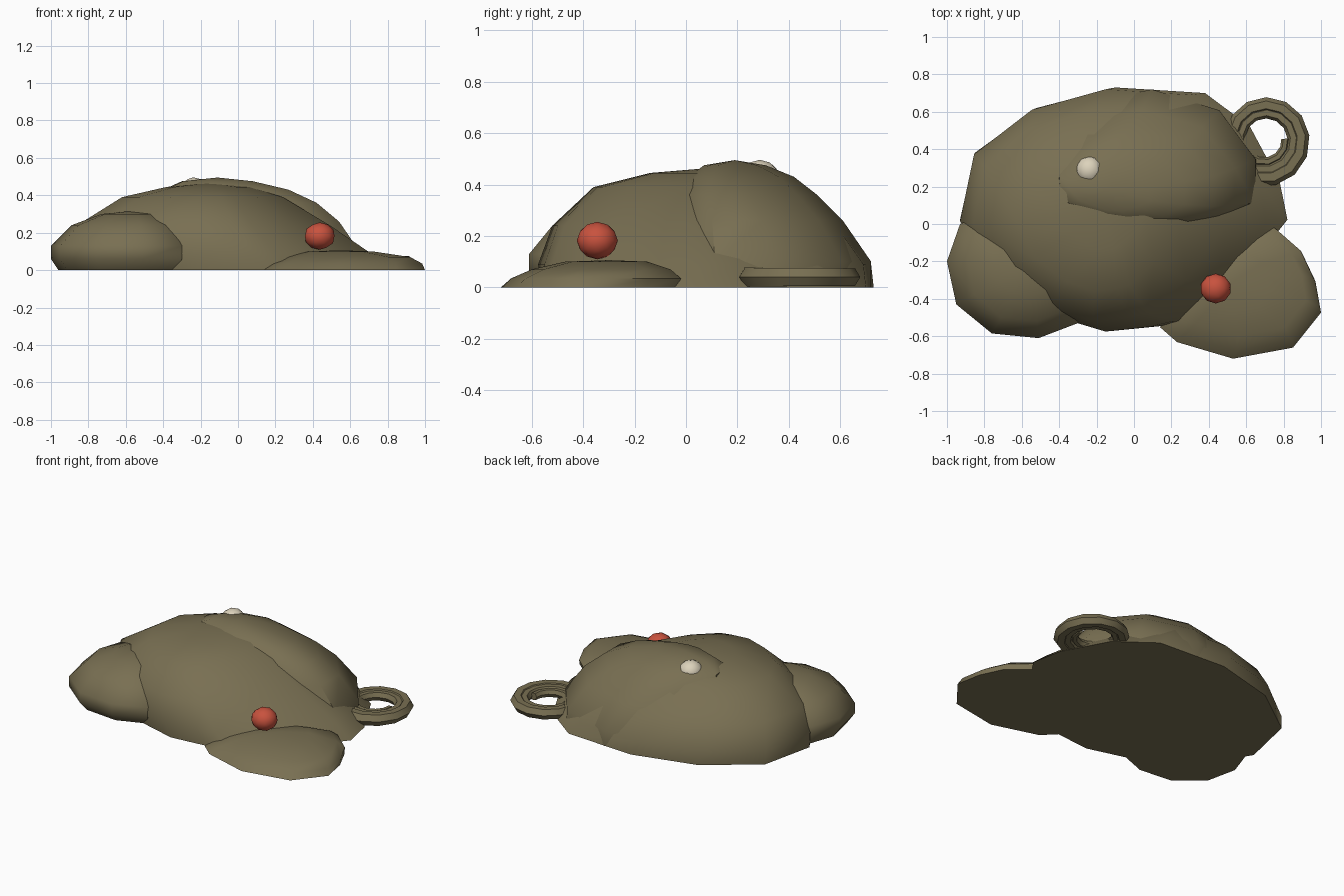
import bpy, bmesh, math

if "Cube" in bpy.data.objects:
    bpy.data.objects.remove(bpy.data.objects["Cube"])


def material(name, rgb):
    m = bpy.data.materials.new(name)
    m.diffuse_color = (*rgb, 1)
    m.use_nodes = True
    m.node_tree.nodes["Principled BSDF"].inputs["Base Color"].default_value = m.diffuse_color
    return m


CLAY = material("olive brown", (0.19, 0.16, 0.085))
RED = material("red", (0.58, 0.085, 0.048))
CREAM = material("cream", (0.72, 0.65, 0.50))


def finish(name, bm, mat, angle=50):
    bmesh.ops.recalc_face_normals(bm, faces=bm.faces)
    me = bpy.data.meshes.new(name)
    bm.to_mesh(me)
    bm.free()
    me.materials.append(mat)
    ob = bpy.data.objects.new(name, me)
    bpy.context.collection.objects.link(ob)
    bpy.ops.object.select_all(action='DESELECT')
    ob.select_set(True)
    bpy.context.view_layer.objects.active = ob
    bpy.ops.object.shade_smooth_by_angle(angle=math.radians(angle))
    return ob


def loft(bm, rings):
    for a, b in zip(rings, rings[1:]):
        n = len(a)
        for i in range(n):
            bm.faces.new((a[i], a[(i + 1) % n], b[(i + 1) % n], b[i]))


def lump(name, outline, boxes, apex):
    """Flat-bottomed mound: outline fitted to a box (x0, x1, y0, y1, z) per level."""
    xs, ys = [p[0] for p in outline], [p[1] for p in outline]
    x0, y0, w, d = min(xs), min(ys), max(xs) - min(xs), max(ys) - min(ys)
    bm = bmesh.new()
    rings = [[bm.verts.new((bx0 + (x - x0) / w * (bx1 - bx0),
                            by0 + (y - y0) / d * (by1 - by0), z)) for x, y in outline]
             for bx0, bx1, by0, by1, z in boxes]
    loft(bm, rings)
    bm.faces.new(rings[0])
    top, last = bm.verts.new(apex), rings[-1]
    for i in range(len(last)):
        bm.faces.new((last[i], last[(i + 1) % len(last)], top))
    return finish(name, bm, CLAY)


def ball(name, center, size, mat):
    bm = bmesh.new()
    bmesh.ops.create_icosphere(bm, subdivisions=2, radius=1)
    for v in bm.verts:
        v.co = [c + s * k for c, s, k in zip(center, size, v.co)]
    return finish(name, bm, mat)


# Main body, sloping gently to the right
lump("main_mound",
     [(0.82, 0.02), (0.78, 0.22), (0.62, 0.52), (0.38, 0.70), (-0.10, 0.73), (-0.52, 0.62),
      (-0.85, 0.38), (-0.93, 0.02), (-0.75, -0.28), (-0.40, -0.49), (-0.10, -0.575),
      (0.15, -0.55), (0.28, -0.52), (0.55, -0.32)],
     [(-0.93, 0.82, -0.57, 0.73, 0), (-0.93, 0.71, -0.575, 0.72, 0.09),
      (-0.86, 0.49, -0.52, 0.61, 0.24), (-0.62, 0.24, -0.36, 0.43, 0.39),
      (-0.38, 0.06, -0.14, 0.28, 0.445)], (-0.16, 0.10, 0.465))

# Raised back lump
lump("back_lump",
     [(0.62, 0.12), (0.62, 0.35), (0.43, 0.61), (0.08, 0.72), (-0.22, 0.65),
      (-0.42, 0.40), (-0.40, 0.12), (0.00, -0.05), (0.20, -0.06), (0.45, 0.00)],
     [(-0.42, 0.66, -0.08, 0.72, 0), (-0.42, 0.65, -0.07, 0.72, 0.10),
      (-0.42, 0.54, -0.05, 0.61, 0.26), (-0.41, 0.42, -0.03, 0.51, 0.36),
      (-0.40, 0.27, 0.01, 0.42, 0.43), (-0.30, 0.08, 0.07, 0.31, 0.475)], (-0.11, 0.19, 0.495))

# Rounded lump on the left
lump("left_lump",
     [(-0.26, -0.28), (-0.40, 0.02), (-0.70, 0.10), (-0.93, 0.00), (-1.00, -0.20),
      (-0.95, -0.43), (-0.76, -0.585), (-0.51, -0.61), (-0.30, -0.53)],
     [(-0.96, -0.29, -0.56, 0.08, 0), (-1.0, -0.26, -0.61, 0.10, 0.06),
      (-1.0, -0.26, -0.61, 0.10, 0.13), (-0.89, -0.33, -0.52, 0.04, 0.24),
      (-0.73, -0.44, -0.38, -0.10, 0.30)], (-0.58, -0.24, 0.315))

# Flat lump at the front right
lump("front_flat_lump",
     [(1.00, -0.47), (0.97, -0.30), (0.90, -0.15), (0.75, -0.02), (0.50, -0.10),
      (0.20, -0.30), (0.14, -0.55), (0.23, -0.63), (0.53, -0.72), (0.85, -0.66)],
     [(0.14, 1.0, -0.72, -0.03, 0), (0.18, 0.985, -0.68, -0.02, 0.035),
      (0.26, 0.92, -0.60, -0.06, 0.07), (0.38, 0.72, -0.47, -0.15, 0.10)], (0.54, -0.30, 0.106))

# Small balls
ball("red_ball", (0.437, -0.345, 0.182), (0.083, 0.08, 0.073), RED)
ball("cream_ball", (-0.238, 0.287, 0.43), (0.074, 0.077, 0.066), CREAM)

# Coiled tail: tapering hexagonal tube along a flat spiral
bm = bmesh.new()
rings, steps = [], 32
for i in range(steps + 1):
    t = i / steps
    a = math.radians(200) + t * math.tau * 2.45
    r = 0.215 - 0.105 * t
    half = 0.048 - 0.026 * t
    ring = []
    for k in range(6):
        b = math.tau * k / 6
        rr = r + half * math.cos(b)
        ring.append(bm.verts.new((0.70 + rr * math.cos(a), 0.452 + rr * math.sin(a),
                                  0.04 + (0.044 - 0.018 * t) * math.sin(b))))
    rings.append(ring)
loft(bm, rings)
bm.faces.new(rings[0])
bm.faces.new(rings[-1])
finish("coiled_tail", bm, CLAY, 40)
